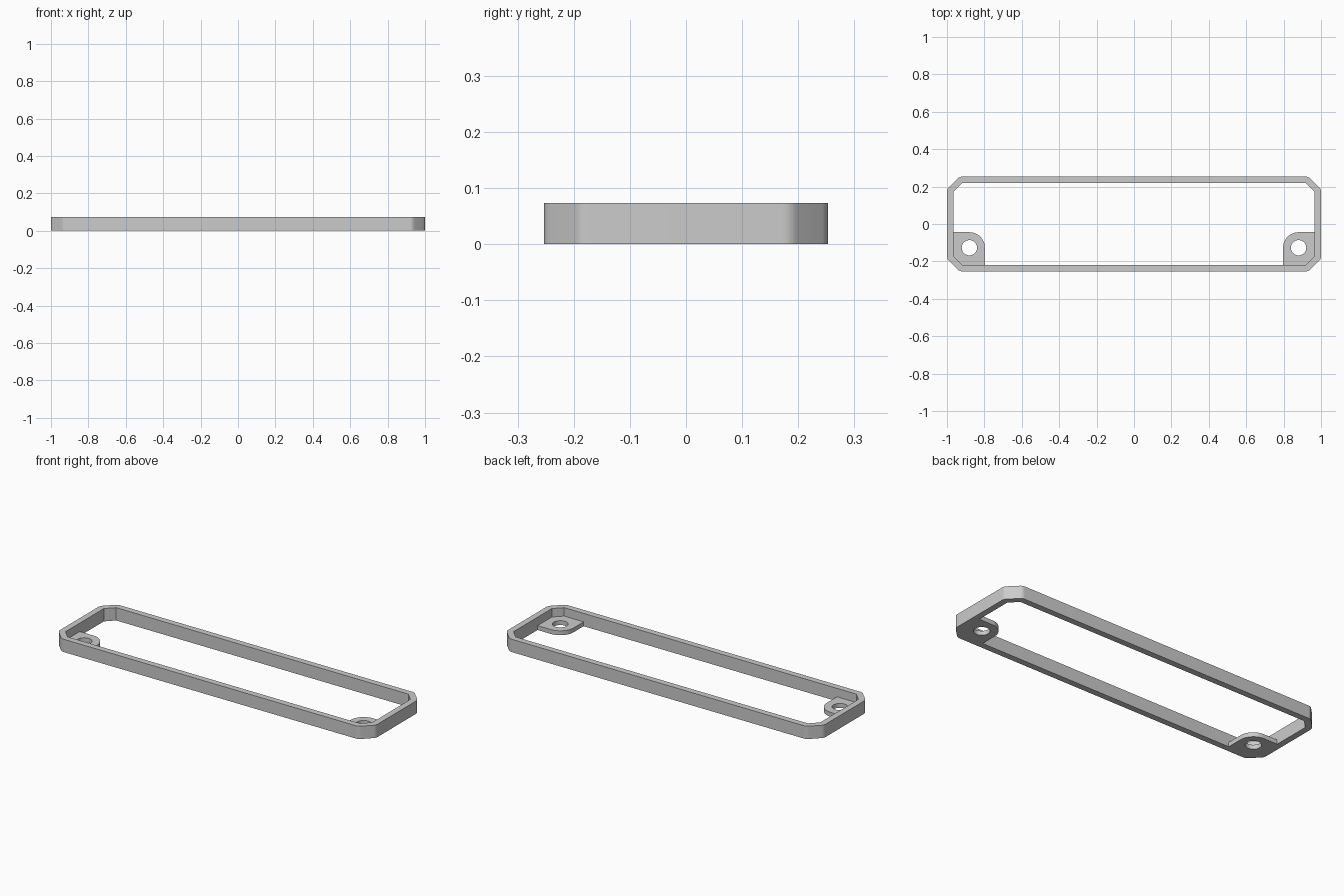
import bpy, bmesh
from math import radians, cos, sin

cube = bpy.data.objects.get("Cube")
if cube:
    bpy.data.objects.remove(cube)

HEIGHT, WALL = 0.073, 0.035
IN_X, IN_Y, CHAMFER = 0.965, 0.218, 0.046
TAB_HEIGHT, HOLE_RADIUS, TAB_RADIUS = 0.025, 0.041, 0.083
HOLE_X, HOLE_Y = 0.88, -0.127

grey = bpy.data.materials.new("light_grey")
grey.use_nodes = True
colour = (0.6, 0.6, 0.6, 1)
grey.diffuse_color = colour
grey.node_tree.nodes["Principled BSDF"].inputs["Base Color"].default_value = colour


def arc(cx, cy, radius, start, end, steps):
    angles = [radians(start + (end - start) * i / steps) for i in range(steps + 1)]
    return [(cx + radius * cos(a), cy + radius * sin(a)) for a in angles]


def plate(name, loops, height):
    """Extrude closed outlines, with inner loops as holes, up from z = 0."""
    curve = bpy.data.curves.new(name, "CURVE")
    curve.dimensions = "2D"
    curve.fill_mode = "BOTH"
    curve.extrude = height / 2
    for points in loops:
        spline = curve.splines.new("POLY")
        spline.points.add(len(points) - 1)
        for p, (x, y) in zip(spline.points, points):
            p.co = (x, y, 0, 1)
        spline.use_cyclic_u = True
    obj = bpy.data.objects.new(name, curve)
    bpy.context.collection.objects.link(obj)
    bpy.ops.object.select_all(action="DESELECT")
    obj.select_set(True)
    bpy.context.view_layer.objects.active = obj
    bpy.ops.object.convert(target="MESH")
    obj = bpy.context.view_layer.objects.active
    # Weld the caps to the walls and rest the part on the ground
    bm = bmesh.new()
    bm.from_mesh(obj.data)
    bmesh.ops.remove_doubles(bm, verts=bm.verts, dist=0.0001)
    bmesh.ops.translate(bm, verts=bm.verts, vec=(0, 0, height / 2))
    bmesh.ops.recalc_face_normals(bm, faces=bm.faces)
    bm.to_mesh(obj.data)
    bm.free()
    obj.data.materials.clear()
    obj.data.materials.append(grey)
    bpy.ops.object.shade_smooth_by_angle(angle=radians(30))
    return obj


# Frame: sharp chamfered opening, outer edge offset with rounded joins
near_x, near_y = IN_X - CHAMFER, IN_Y - CHAMFER
inner = [(IN_X, near_y), (near_x, IN_Y), (-near_x, IN_Y), (-IN_X, near_y),
         (-IN_X, -near_y), (-near_x, -IN_Y), (near_x, -IN_Y), (IN_X, -near_y)]
outer = []
for i, (x, y) in enumerate(inner):
    outer += arc(x, y, WALL, 45 * i, 45 * (i + 1), 6)
plate("frame", [outer, inner], HEIGHT)

# Screw tabs in the two front corners
outline = [(IN_X, HOLE_Y + TAB_RADIUS), (IN_X, -near_y), (near_x, -IN_Y),
           (HOLE_X - TAB_RADIUS, -IN_Y)]
outline += arc(HOLE_X, HOLE_Y, TAB_RADIUS, 180, 90, 16)
hole = arc(HOLE_X, HOLE_Y, HOLE_RADIUS, 0, 360, 40)[:-1]
for name, side in (("left_screw_tab", 1), ("right_screw_tab", -1)):
    plate(name, [[(side * x, y) for x, y in loop] for loop in (outline, hole)], TAB_HEIGHT)
